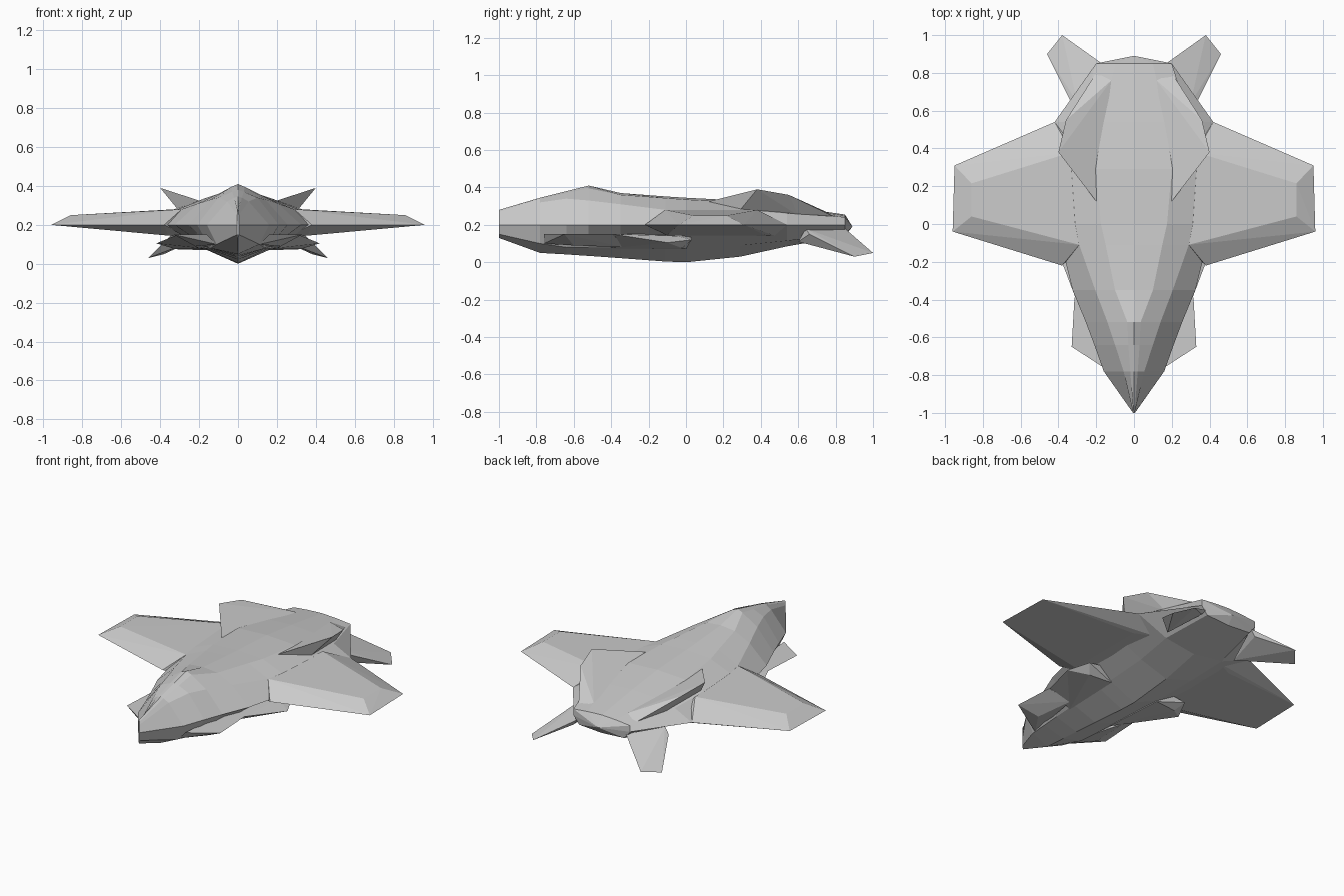
import bpy, bmesh


def finish(name, bm):
    bmesh.ops.recalc_face_normals(bm, faces=bm.faces)
    mesh = bpy.data.meshes.new(name)
    bm.to_mesh(mesh)
    bm.free()
    ob = bpy.data.objects.new(name, mesh)
    bpy.context.collection.objects.link(ob)
    return ob


def mirrored_hull(name, points):
    """Faceted convex solid, mirrored across x = 0."""
    bm = bmesh.new()
    for p in points:
        bm.verts.new(p)
    res = bmesh.ops.convex_hull(bm, input=bm.verts[:])
    inner = [v for v in res["geom_interior"] if isinstance(v, bmesh.types.BMVert)]
    bmesh.ops.delete(bm, geom=inner, context='VERTS')
    ob = finish(name, bm)
    ob.modifiers.new("mirror", 'MIRROR').use_mirror_merge = False
    return ob


# Fuselage: y, top z, spine (x, z), shoulder (x, z), edge (x, z), lower (x, z), bottom z
stations = [
    (-1.00, .28, (.003, .27), (.004, .25), (.005, .20), (.004, .15), .13),
    (-0.78, .345, (.02, .34), (.055, .32), (.16, .20), (.11, .10), .05),
    (-0.64, .38, (.03, .37), (.10, .34), (.21, .20), (.14, .08), .042),
    (-0.52, .41, (.035, .395), (.14, .33), (.255, .20), (.15, .08), .034),
    (-0.35, .37, (.10, .36), (.205, .31), (.325, .20), (.16, .08), .022),
    (-0.11, .352, (.15, .343), (.29, .28), (.385, .20), (.17, .08), .004),
    (0.00, .345, (.175, .335), (.31, .28), (.40, .20), (.18, .08), .0),
    (0.29, .33, (.20, .32), (.33, .28), (.42, .20), (.19, .09), .03),
    (0.54, .30, (.17, .29), (.30, .26), (.42, .20), (.21, .115), .085),
    (0.85, .255, (.10, .25), (.20, .24), (.20, .20), (.16, .15), .14),
]
bm = bmesh.new()
rings = []
for y, top, *side, bottom in stations:
    half = [(x, z) for x, z in side]
    loop = [(0, top)] + half + [(0, bottom)] + [(-x, z) for x, z in reversed(half)]
    rings.append([bm.verts.new((x, y, z)) for x, z in loop])
for a, b in zip(rings, rings[1:]):
    n = len(a)
    for i in range(n):
        bm.faces.new((a[i], a[(i + 1) % n], b[(i + 1) % n], b[i]))
bm.faces.new(rings[0])
# rear cap drawn out to a shallow point
tip = bm.verts.new((0, .89, .19))
for i in range(len(rings[-1])):
    bm.faces.new((rings[-1][i], rings[-1][(i + 1) % len(rings[-1])], tip))
finish("fuselage", bm)

# Main wings: sharp rim with raised, bevelled upper plate
mirrored_hull("wing", [
    (.38, -.22, .20), (.96, -.04, .20), (.95, .31, .20), (.42, .54, .20),
    (.29, -.11, .28), (.86, .04, .25), (.86, .215, .25), (.33, .38, .28),
    (.25, -.10, .14), (.36, -.10, .145), (.25, .48, .14), (.36, .42, .145)])

# Small forward winglets
mirrored_hull("front_winglet", [
    (.16, -.76, .15), (.33, -.65, .15), (.315, -.39, .15), (.20, -.33, .15),
    (.11, -.76, .10), (.22, -.60, .09), (.20, -.33, .08)])

# Lower side pods beneath the wing roots
mirrored_hull("side_pod", [
    (.20, -.40, .15), (.31, -.39, .15), (.42, -.10, .105), (.36, .03, .12),
    (.33, -.05, .14), (.20, .02, .15), (.32, -.02, .075), (.15, -.40, .075),
    (.17, 0, .07)])

# Upper tail fins flaring outward
mirrored_hull("upper_fin", [
    (.20, .12, .325), (.31, .29, .28), (.40, .38, .39), (.36, .55, .36),
    (.12, .76, .265), (.27, .60, .25), (.20, .80, .24)])

# Lower tail fins sweeping down and back
mirrored_hull("lower_fin", [
    (.38, 1.0, .05), (.46, .90, .03), (.34, .66, .15), (.25, .60, .11),
    (.20, .85, .14), (.17, .85, .18), (.30, .64, .18)])
